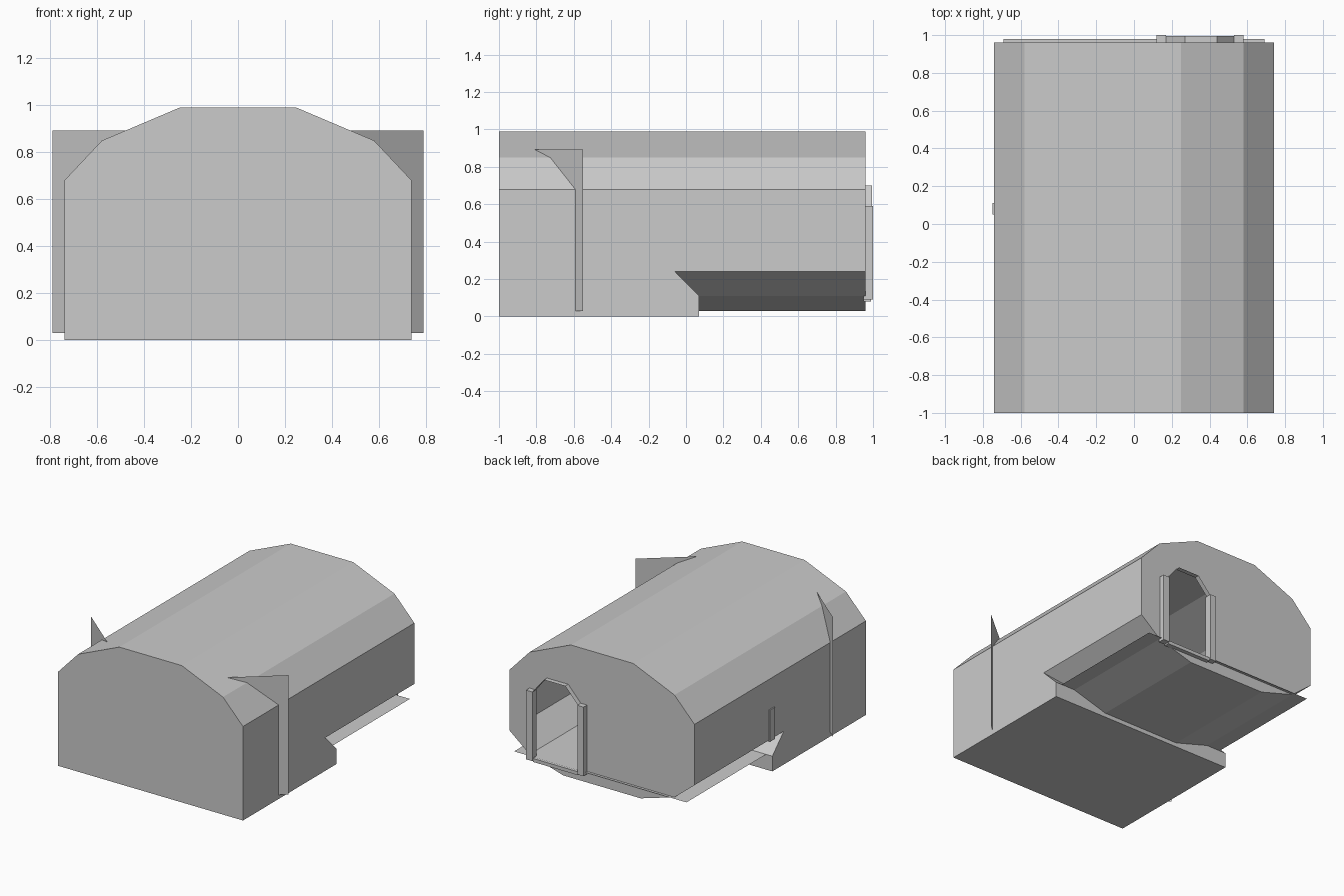
import bpy, bmesh

if "Cube" in bpy.data.objects:
    bpy.data.objects.remove(bpy.data.objects["Cube"])


def finish(name, bm):
    bmesh.ops.recalc_face_normals(bm, faces=bm.faces)
    me = bpy.data.meshes.new(name)
    bm.to_mesh(me)
    bm.free()
    ob = bpy.data.objects.new(name, me)
    bpy.context.collection.objects.link(ob)
    return ob


def sweep(name, pts, offset, closed=True, caps=True):
    """Extrude a 3D outline along an offset, optionally capped."""
    bm = bmesh.new()
    a = [bm.verts.new(p) for p in pts]
    b = [bm.verts.new([p[i] + offset[i] for i in range(3)]) for p in pts]
    n = len(pts)
    for i in range(n if closed else n - 1):
        j = (i + 1) % n
        bm.faces.new((a[i], a[j], b[j], b[i]))
    if caps:
        bm.faces.new(a[::-1])
        bm.faces.new(b)
    return finish(name, bm)


def box(name, x0, x1, y0, y1, z0, z1):
    return sweep(name, [(x0, y0, z0), (x1, y0, z0), (x1, y1, z0), (x0, y1, z0)],
                 (0, 0, z1 - z0))


def sheet(name, pts):
    bm = bmesh.new()
    bm.faces.new([bm.verts.new(p) for p in pts])
    return finish(name, bm)


def mirrored(half):
    return half + [(-x, z) for x, z in reversed(half)]


# Half profiles of the vaulted roof and the rounded underside
roof = [(0.74, 0.68), (0.58, 0.85), (0.25, 0.99)]
belly = [(0.31, 0.03), (0.58, 0.11), (0.74, 0.24)]
hull = mirrored(belly + roof)
front = mirrored([(0.74, 0.0)] + roof)

# Main shell, open at the back for the doorway wall
sweep("vaulted_shell", [(x, -0.985, z) for x, z in hull], (0, 1.945, 0), caps=False)
sweep("front_wall", [(x, -1.0, z) for x, z in front], (0, 0.015, 0))

# Solid base under the front half, with a chamfered back edge
base = [(-0.985, 0), (0.07, 0), (0.07, 0.11), (-0.06, 0.24), (-0.985, 0.24)]
sweep("front_base", [(-0.74, y, z) for y, z in base], (1.48, 0, 0))

# Thin floor sheet that pokes out past the underside
sheet("floor", [(-0.69, -0.98, 0.11), (0.69, -0.98, 0.11),
                (0.69, 0.98, 0.11), (-0.69, 0.98, 0.11)])

# Back wall with an arched door opening
door = [(0.53, 0.11), (0.53, 0.59), (0.44, 0.70), (0.27, 0.70), (0.17, 0.59), (0.17, 0.11)]
curve = bpy.data.curves.new("back_wall", "CURVE")
curve.dimensions = "2D"
curve.fill_mode = "BOTH"
for outline in (hull, door):
    spline = curve.splines.new("POLY")
    spline.points.add(len(outline) - 1)
    for point, (x, z) in zip(spline.points, outline):
        point.co = (x, z, 0, 1)
    spline.use_cyclic_u = True
wall = bpy.data.objects.new("back_wall", curve)
bpy.context.collection.objects.link(wall)
wall.rotation_euler = (1.5707963, 0, 0)
wall.location.y = 0.96
bpy.context.view_layer.objects.active = wall
wall.select_set(True)
bpy.ops.object.convert(target="MESH")

# Door frame: posts, arched lip and sill
for side, x in (("left", 0.12), ("right", 0.53)):
    box(side + "_door_post", x, x + 0.05, 0.95, 1.0, 0.09, 0.59)
sweep("door_arch_lip", [(x, 0.96, z) for x, z in door[1:5]], (0, 0.035, 0),
      closed=False, caps=False)
box("door_sill", 0.17, 0.53, 0.95, 0.99, 0.08, 0.105)

# Diagonal upright fins, one each side
for side, s in (("right", 1), ("left", -1)):
    sheet(side + "_fin", [(s * 0.45, -0.835, 0.03), (s * 0.79, -0.55, 0.03),
                          (s * 0.79, -0.55, 0.893), (s * 0.45, -0.835, 0.893)])

# Small panel on the left wall
box("side_panel", -0.748, -0.735, 0.05, 0.11, 0.23, 0.46)
